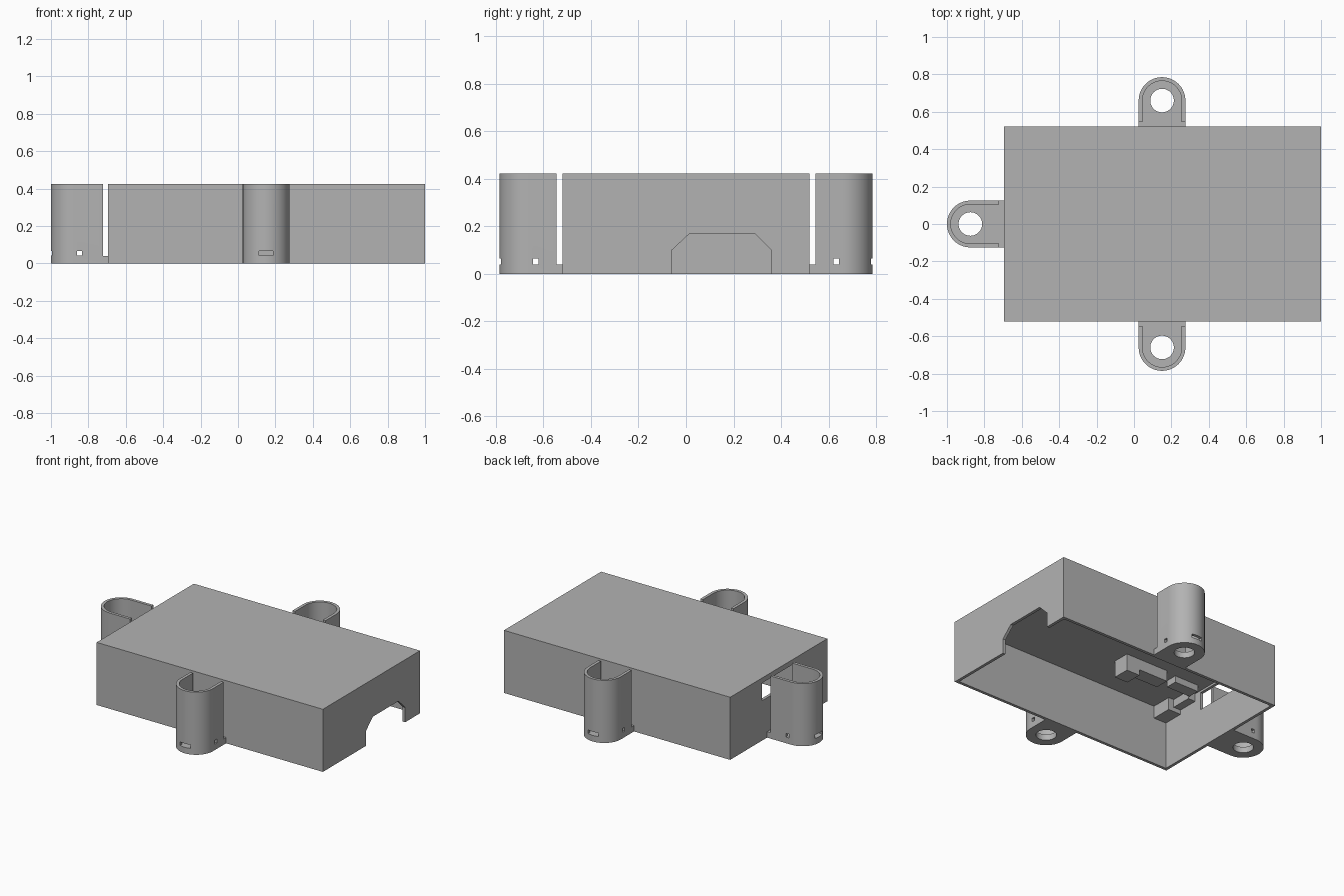
import bpy, bmesh, math
from mathutils import Matrix

if "Cube" in bpy.data.objects:
    bpy.data.objects.remove(bpy.data.objects["Cube"], do_unlink=True)

grey = bpy.data.materials.new("plain grey")
grey.use_nodes = True
grey.diffuse_color = (0.45, 0.45, 0.45, 1)
grey.node_tree.nodes["Principled BSDF"].inputs["Base Color"].default_value = (0.45, 0.45, 0.45, 1)

HEIGHT, WALL = 0.424, 0.02
LEFT, RIGHT, HALF = -0.695, 1.0, 0.52      # case outline


def prism(name, points, depth):
    """Extrude a closed outline of 3D points along the depth vector."""
    bm = bmesh.new()
    face = bm.faces.new([bm.verts.new(p) for p in points])
    new = bmesh.ops.extrude_face_region(bm, geom=[face])["geom"]
    bmesh.ops.translate(bm, vec=depth, verts=[v for v in new if isinstance(v, bmesh.types.BMVert)])
    bmesh.ops.recalc_face_normals(bm, faces=bm.faces)
    mesh = bpy.data.meshes.new(name)
    bm.to_mesh(mesh)
    bm.free()
    mesh.materials.append(grey)
    obj = bpy.data.objects.new(name, mesh)
    bpy.context.collection.objects.link(obj)
    return obj


def block(name, x0, x1, y0, y1, z0, z1):
    outline = [(x0, y0, z0), (x1, y0, z0), (x1, y1, z0), (x0, y1, z0)]
    return prism(name, outline, (0, 0, z1 - z0))


def cut(obj, *cutters):
    """Subtract the cutters and remove them."""
    for cutter in cutters:
        mod = obj.modifiers.new("cut", 'BOOLEAN')
        mod.operation, mod.solver, mod.object = 'DIFFERENCE', 'EXACT', cutter
        bpy.context.view_layer.objects.active = obj
        bpy.ops.object.modifier_apply(modifier=mod.name)
        bpy.data.objects.remove(cutter, do_unlink=True)


def stadium(radius, end, z, steps=32):
    """Half-round outline facing -y, straight back to y = end."""
    arc = [math.pi + math.pi * i / steps for i in range(steps + 1)]
    return ([(radius * math.cos(a), radius * math.sin(a), z) for a in arc]
            + [(radius, end, z), (-radius, end, z)])


# Case: open underneath, chamfered notch on the right end, window on the left end
case = block("case", LEFT, RIGHT, -HALF, HALF, 0, HEIGHT)
notch = [(-0.06, -0.1), (0.36, -0.1), (0.36, 0.1), (0.29, 0.17), (0.015, 0.17), (-0.06, 0.1)]
cut(case,
    block("hollow", LEFT + WALL, RIGHT - WALL, -HALF + WALL, HALF - WALL, -0.1, HEIGHT - WALL),
    prism("notch", [(RIGHT - 0.1, y, z) for y, z in notch], (0.2, 0, 0)),
    block("window", LEFT - 0.1, LEFT + 0.1, -0.17, 0.18, 0.27, 0.39))

# Retaining blocks under the lid
lid = HEIGHT - WALL / 2
block("deep_stop", -0.14, -0.04, -0.23, -0.115, 0.29, lid)
block("long_rail", -0.36, -0.14, -0.21, -0.115, 0.33, lid)
block("rear_rail", -0.62, -0.44, -0.21, -0.13, 0.36, lid)
block("corner_stop", -0.68, -0.58, -0.5, -0.36, 0.32, lid)
block("corner_rail", -0.68, -0.62, -0.36, -0.22, 0.35, lid)


# Lugs: U-shaped sockets with a drilled floor and small slots
def lug(name, x, y, turn, length):
    radius, floor = 0.125, 0.04
    obj = prism(name, stadium(radius, length, 0), (0, 0, HEIGHT))
    ring = [2 * math.pi * i / 48 for i in range(48)]
    cut(obj,
        prism("socket", stadium(radius - WALL, length + 0.1, floor), (0, 0, 1)),
        block("gap", -0.2, 0.2, length - 0.026, length + 0.1, floor, 1),
        prism("hole", [(0.063 * math.cos(a), 0.063 * math.sin(a), -0.1) for a in ring], (0, 0, 0.2)),
        block("side_slots", -0.2, 0.2, 0.015, 0.04, floor + 0.001, 0.066),
        block("tip_slot", -0.038, 0.038, -0.2, -0.08, floor + 0.001, 0.066))
    obj.data.transform(Matrix.Translation((x, y, 0)) @ Matrix.Rotation(turn, 4, 'Z'))
    bpy.ops.object.select_all(action='DESELECT')
    obj.select_set(True)
    bpy.context.view_layer.objects.active = obj
    bpy.ops.object.shade_smooth_by_angle(angle=math.radians(30))


lug("front_lug", 0.15, -0.66, 0, 0.14)
lug("back_lug", 0.15, 0.66, math.pi, 0.14)
lug("left_lug", -0.875, 0, -math.pi / 2, 0.18)
